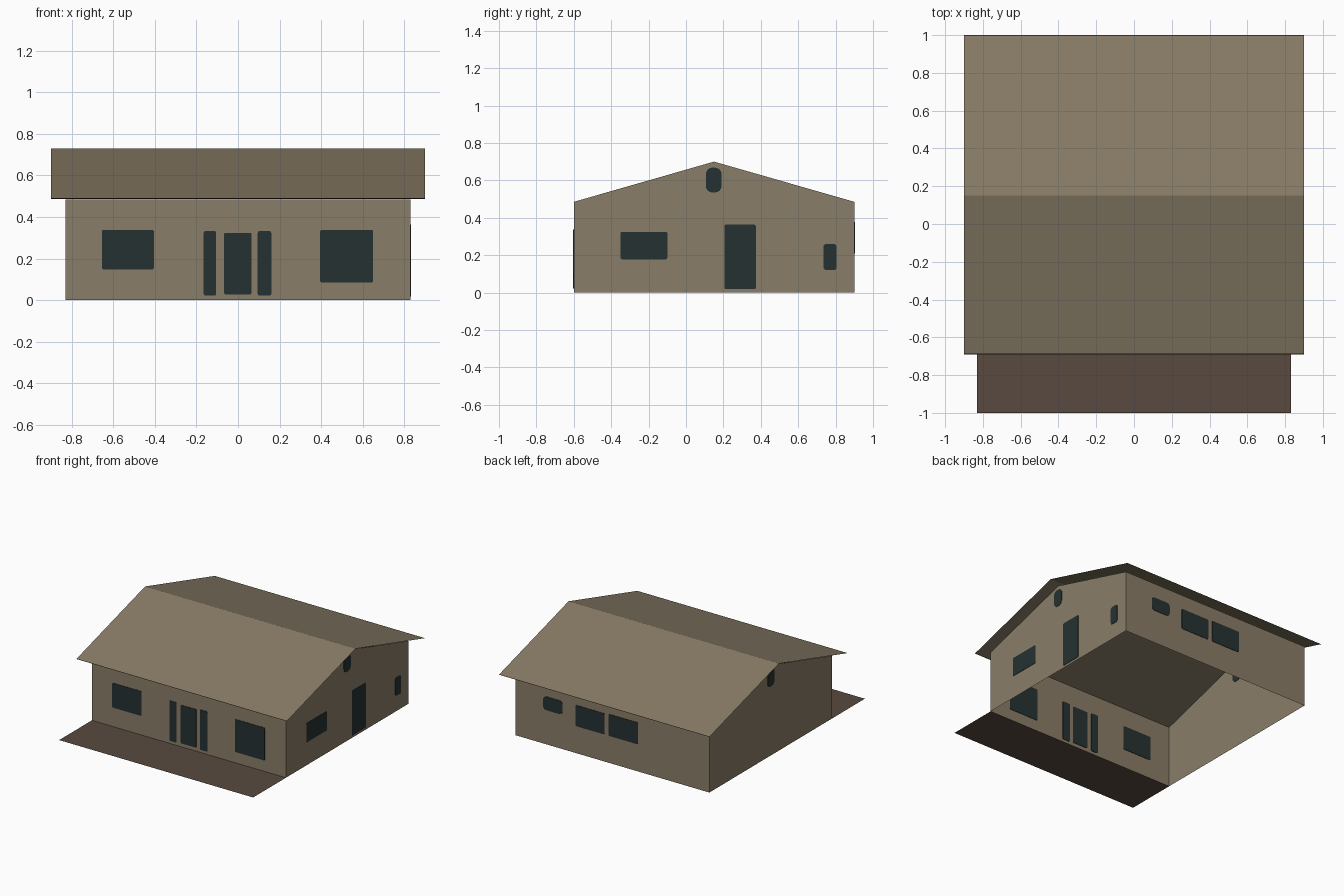
import bpy, math

if "Cube" in bpy.data.objects:
    bpy.data.objects.remove(bpy.data.objects["Cube"])

def material(name, rgb):
    m = bpy.data.materials.new(name)
    m.diffuse_color = (*rgb, 1)
    m.use_nodes = True
    m.node_tree.nodes["Principled BSDF"].inputs["Base Color"].default_value = m.diffuse_color
    return m

TAN = material("tan_wall", (0.255, 0.207, 0.138))
ROOF = material("khaki_roof", (0.24, 0.197, 0.128))
BROWN = material("brown_patio", (0.100, 0.068, 0.050))
GLASS = material("dark_glass", (0.019, 0.031, 0.032))

WX, Y0, Y1, YR = 0.83, -0.60, 0.90, 0.15      # wall half width, front, back, ridge
EAVE, PEAK = 0.485, 0.70

def mesh_object(name, verts, faces, mats, indices=None):
    me = bpy.data.meshes.new(name)
    me.from_pydata(verts, [], faces)
    for m in mats:
        me.materials.append(m)
    if indices:
        for p, i in zip(me.polygons, indices):
            p.material_index = i
    me.update()
    ob = bpy.data.objects.new(name, me)
    bpy.context.collection.objects.link(ob)
    return ob

# Walls: open shell with two gables, no floor
profile = [(Y0, 0), (Y1, 0), (Y1, EAVE), (YR, PEAK), (Y0, EAVE)]
verts = [(x, y, z) for x in (WX, -WX) for y, z in profile]
mesh_object("walls", verts,
            [(0, 1, 2, 3, 4), (9, 8, 7, 6, 5), (5, 0, 4, 9), (1, 6, 7, 2)], [TAN])

# Roof: two thin sloping sheets with narrow brown eave strips
RX, RZ, SLOPE = 0.90, 0.73, 0.286
ys = [-0.69, -0.684, YR, 0.994, 1.0]
verts = [(x, y, RZ - SLOPE * abs(y - YR)) for y in ys for x in (-RX, RX)]
faces = [(2 * i, 2 * i + 1, 2 * i + 3, 2 * i + 2) for i in range(4)]
mesh_object("roof", verts, faces, [ROOF, BROWN], [1, 0, 0, 1])

# Patio slab in front
mesh_object("patio", [(-WX, -1, 0), (WX, -1, 0), (WX, Y0, 0), (-WX, Y0, 0)],
            [(0, 1, 2, 3)], [BROWN])

# Openings: thin rounded plates set through the walls
def plate(name, side, a0, a1, z0, z1, r=0.008):
    outline = []
    for k, (cx, cz) in enumerate([(a1 - r, z1 - r), (a0 + r, z1 - r),
                                  (a0 + r, z0 + r), (a1 - r, z0 + r)]):
        for s in range(5):
            t = math.pi / 2 * (k + s / 4)
            outline.append((cx + r * math.cos(t), cz + r * math.sin(t)))
    place = {"front": lambda a, z, d: (a, Y0 - d, z),
             "back": lambda a, z, d: (a, Y1 + d, z),
             "right": lambda a, z, d: (WX + d, a, z),
             "left": lambda a, z, d: (-WX - d, a, z)}[side]
    n = len(outline)
    v = [place(a, z, d) for d in (0.003, -0.003) for a, z in outline]
    f = [tuple(range(n)), tuple(range(2 * n - 1, n - 1, -1))]
    f += [(i, i + n, (i + 1) % n + n, (i + 1) % n) for i in range(n)]
    if side in ("back", "left"):
        f = [q[::-1] for q in f]
    mesh_object(name, v, f, [GLASS])

# Front: windows, door and side lights
plate("front_window_left", "front", -0.655, -0.405, 0.148, 0.338)
plate("front_window_right", "front", 0.395, 0.65, 0.085, 0.338)
plate("front_door", "front", -0.068, 0.065, 0.028, 0.324)
plate("side_light_left", "front", -0.165, -0.105, 0.022, 0.332)
plate("side_light_right", "front", 0.095, 0.16, 0.022, 0.332)

# Right side: window, door, small window
plate("right_window", "right", -0.35, -0.10, 0.178, 0.325)
plate("right_door", "right", 0.205, 0.373, 0.018, 0.363)
plate("right_small_window", "right", 0.735, 0.805, 0.12, 0.26, 0.015)

# Gable vents on both ends
for side in ("right", "left"):
    plate(side + "_gable_vent", side, 0.106, 0.19, 0.535, 0.668, 0.035)

# Back windows
plate("back_window_small", "back", 0.425, 0.59, 0.265, 0.37, 0.025)
plate("back_window_middle", "back", 0.067, 0.312, 0.21, 0.372)
plate("back_window_end", "back", -0.22, 0.03, 0.21, 0.378)
